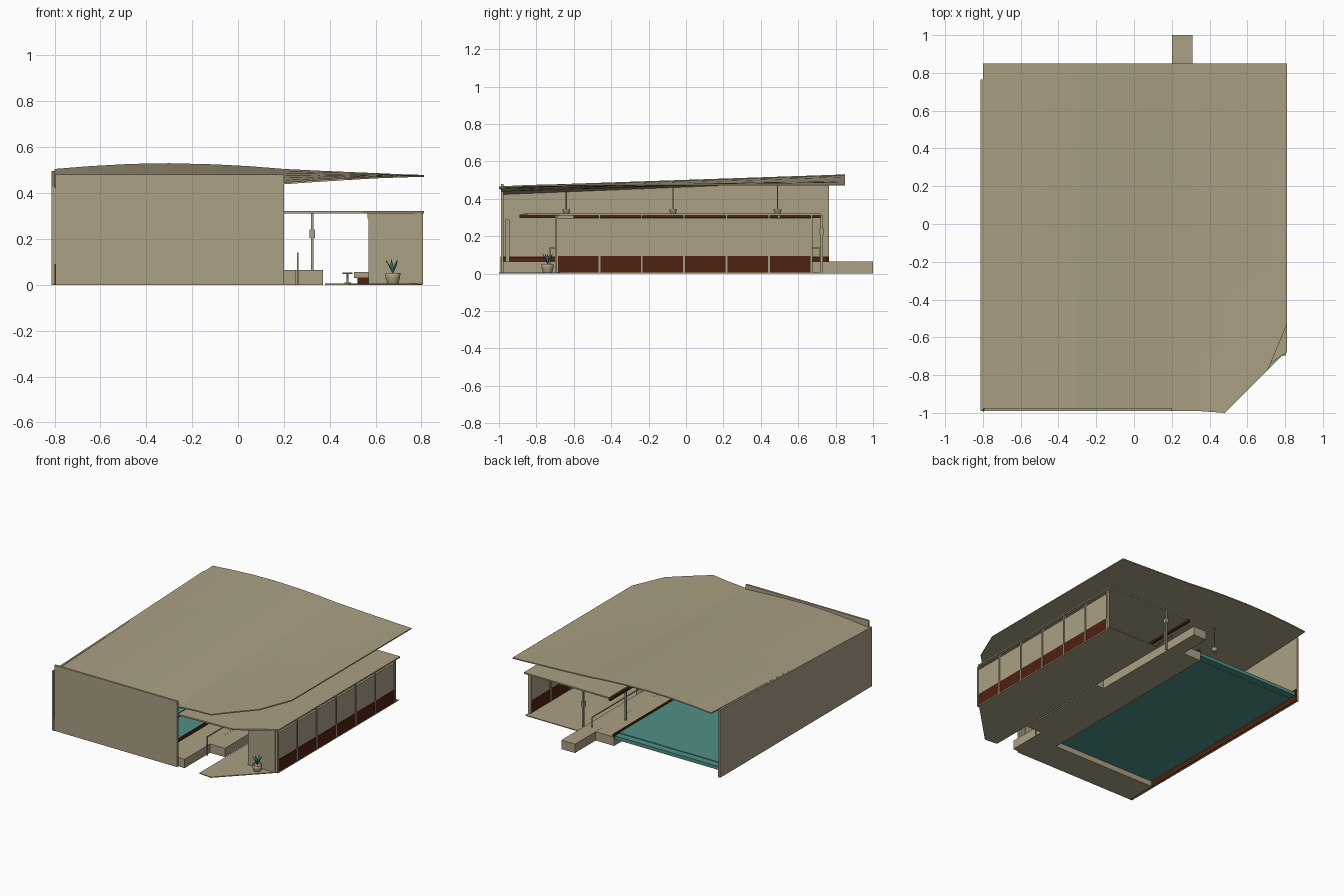
import bpy, bmesh, math
from mathutils import Vector

old = bpy.data.objects.get("Cube")
if old:
    bpy.data.objects.remove(old, do_unlink=True)


def material(name, rgb):
    m = bpy.data.materials.new(name)
    m.use_nodes = True
    m.diffuse_color = (*rgb, 1)
    m.node_tree.nodes["Principled BSDF"].inputs["Base Color"].default_value = (*rgb, 1)
    return m


CREAM = material("cream plaster", (0.40, 0.35, 0.225))
BROWN = material("dark brown wood", (0.075, 0.016, 0.005))
TEAL = material("teal water", (0.08, 0.28, 0.245))


def finish(name, bm, mat, smooth=False):
    bmesh.ops.recalc_face_normals(bm, faces=bm.faces)
    mesh = bpy.data.meshes.new(name)
    bm.to_mesh(mesh)
    bm.free()
    mesh.materials.append(mat)
    ob = bpy.data.objects.new(name, mesh)
    bpy.context.collection.objects.link(ob)
    if smooth:
        for p in mesh.polygons:
            p.use_smooth = len(p.vertices) == 4
    return ob


def box(name, x, y, z, mat=CREAM):
    """Box from three (low, high) ranges."""
    bm = bmesh.new()
    bmesh.ops.create_cube(bm, size=1)
    for v in bm.verts:
        v.co = Vector([r[0] + (c + 0.5) * (r[1] - r[0]) for c, r in zip(v.co, (x, y, z))])
    return finish(name, bm, mat)


def prism(name, points, axis, low, high, mat=CREAM):
    """Extrude an outline lying across the given axis."""
    bm = bmesh.new()

    def place(p, d):
        c = list(p)
        c.insert(axis, d)
        return bm.verts.new(c)
    face = bm.faces.new([place(p, low) for p in points])
    ext = bmesh.ops.extrude_face_region(bm, geom=[face])
    for v in ext["geom"]:
        if isinstance(v, bmesh.types.BMVert):
            v.co[axis] = high
    return finish(name, bm, mat)


def lathe(name, center, profile, mat=CREAM, sides=16):
    """Round part from (radius, height) points."""
    bm = bmesh.new()
    rings = []
    for r, z in profile:
        rings.append([bm.verts.new((center[0] + r * math.cos(a), center[1] + r * math.sin(a), z))
                      for a in (math.tau * i / sides for i in range(sides))])
    for a, b in zip(rings, rings[1:]):
        for i in range(sides):
            j = (i + 1) % sides
            bm.faces.new((a[i], a[j], b[j], b[i]))
    bm.faces.new(rings[0])
    bm.faces.new(rings[-1])
    return finish(name, bm, mat, True)


# Main roof: ruled sheet between a front and a back profile, with a cut corner
# columns: x, front y, front height, back height
columns = [(-0.80, -0.98, 0.430, 0.505), (-0.65, -0.98, 0.447, 0.517),
           (-0.47, -0.98, 0.461, 0.527), (-0.30, -0.98, 0.467, 0.530),
           (-0.10, -0.98, 0.462, 0.525), (0.05, -0.98, 0.454, 0.517),
           (0.20, -0.99, 0.446, 0.505), (0.34, -0.99, 0.456, 0.498),
           (0.48, -1.00, 0.465, 0.492), (0.60, -0.88, 0.471, 0.487),
           (0.71, -0.77, 0.475, 0.482), (0.81, -0.53, 0.479, 0.479)]
bm = bmesh.new()
STEPS = 6
grid = []
for x, y0, zf, zb in columns:
    ys = [y0 + (0.85 - y0) * i / STEPS for i in range(STEPS + 1)]
    grid.append([bm.verts.new((x, y, zf + (zb - zf) * (y + 1) / 1.85)) for y in ys])
for a, b in zip(grid, grid[1:]):
    for i in range(STEPS):
        bm.faces.new((a[i], b[i], b[i + 1], a[i + 1]))
roof = finish("main_roof", bm, CREAM)
if roof.data.polygons[0].normal.z < 0:
    roof.data.flip_normals()
solid = roof.modifiers.new("thickness", "SOLIDIFY")
solid.thickness = 0.008
solid.offset = -1

# Outer walls
box("front_wall", (-0.795, 0.20), (-0.99, -0.975), (0, 0.48))
prism("left_wall", [(-0.99, 0), (0.765, 0), (0.765, 0.497), (-0.99, 0.435)], 0, -0.813, -0.80)
box("left_wall_base", (-0.80, -0.793), (-0.993, 0.765), (0, 0.09), BROWN)

# Pool, decks and walkway
box("pool_water", (-0.793, 0.05), (-0.76, 0.70), (0.04, 0.075), TEAL)
box("pool_back_edge", (-0.793, 0.05), (0.70, 0.75), (0.045, 0.07), TEAL)
box("front_deck", (-0.793, 0.05), (-0.975, -0.76), (0, 0.065))
box("side_deck", (0.05, 0.25), (-0.975, 0.76), (0, 0.065))
box("walkway", (0.20, 0.31), (0.05, 1.0), (0, 0.0652))
box("deck_step", (0.25, 0.37), (-0.68, 0.05), (0, 0.0648))
box("deck_edge", (0.05, 0.062), (-0.975, 0.76), (0.062, 0.085), BROWN)

# Side wing: floor, flat roof, front wall
prism("wing_floor", [(0.38, -0.99), (0.48, -1.0), (0.805, -0.675), (0.805, 0.71), (0.38, 0.71)],
      2, 0, 0.006)
prism("wing_roof", [(0.12, -0.87), (0.55, -0.85), (0.81, -0.68), (0.81, 0.72), (0.12, 0.72)],
      2, 0.311, 0.321)
box("wing_roof_beam", (0.108, 0.125), (-0.89, 0.72), (0.297, 0.316), BROWN)
box("wing_front_wall", (0.57, 0.79), (-0.70, -0.685), (0.006, 0.311))
box("wing_wall_head", (0.565, 0.58), (-0.70, -0.60), (0.29, 0.311))

# Glazed side of the wing: repeated bays with low wooden panels
BAYS, Y0, Y1 = 6, -0.69, 0.67
bay = (Y1 - Y0) / BAYS
for i in range(BAYS):
    a, b = Y0 + i * bay + 0.005, Y0 + (i + 1) * bay - 0.005
    box(f"bay_panel_{i + 1}", (0.790, 0.803), (a, b), (0.004, 0.095), BROWN)
    box(f"bay_screen_{i + 1}", (0.792, 0.800), (a, b), (0.095, 0.288))
for i in range(BAYS + 1):
    y = Y0 + i * bay
    box(f"bay_post_{i + 1}", (0.785, 0.806), (y - 0.005, y + 0.005), (0.004, 0.311))
box("bay_top_rail", (0.787, 0.804), (Y0, Y1), (0.286, 0.294))

# Posts under the flat roof
box("inner_post", (0.135, 0.147), (0.49, 0.502), (0.065, 0.311))
box("back_post", (0.318, 0.33), (0.72, 0.732), (0, 0.311))
box("post_lamp", (0.312, 0.336), (0.714, 0.738), (0.205, 0.24))
box("entry_screen", (0.165, 0.18), (-0.965, -0.945), (0.065, 0.29))

# Railing along the walkway
box("rail_bar", (0.257, 0.263), (-0.73, 0.72), (0.134, 0.14))
for i, y in enumerate((-0.73, 0.714)):
    box(f"rail_post_{i + 1}", (0.257, 0.263), (y, y + 0.006), (0.0, 0.14))

# Pendant lamps over the pool
for i, y in enumerate((-0.64, -0.07, 0.49)):
    top = 0.464 + 0.063 * (y + 1) / 1.85
    lathe(f"pendant_rod_{i + 1}", (-0.3, y), [(0.003, 0.34), (0.003, top)], sides=8)
    lathe(f"pendant_shade_{i + 1}", (-0.3, y),
          [(0.015, 0.318), (0.017, 0.332), (0.021, 0.335), (0.021, 0.343), (0.005, 0.346)])

# Bench and side table
box("bench_base", (0.52, 0.57), (-0.45, -0.20), (0.006, 0.03), BROWN)
box("bench_cushion", (0.505, 0.57), (-0.46, -0.19), (0.03, 0.056))
lathe("side_table", (0.478, -0.32),
      [(0.014, 0.006), (0.014, 0.009), (0.004, 0.011), (0.004, 0.046), (0.022, 0.048), (0.022, 0.053)])

# Potted plant: tapered pot, arching stems with leaf blades
PX, PY = 0.675, -0.74
lathe("plant_pot", (PX, PY), [(0.024, 0.006), (0.032, 0.03), (0.033, 0.052), (0.028, 0.052), (0.028, 0.046)])
bm = bmesh.new()
for i in range(7):
    ang = math.tau * i / 7
    out = Vector((math.cos(ang), math.sin(ang), 0))
    side = Vector((-out.y, out.x, 0)) * 0.007
    root = Vector((PX, PY, 0.046))
    mid = root + out * 0.016 + Vector((0, 0, 0.035))
    tip = root + out * 0.034 + Vector((0, 0, 0.06 + 0.004 * (i % 3)))
    left, right = bm.verts.new(mid - side), bm.verts.new(mid + side)
    bm.faces.new((bm.verts.new(root), left, right))
    bm.faces.new((left, bm.verts.new(tip), right))
finish("plant_leaves", bm, TEAL)
